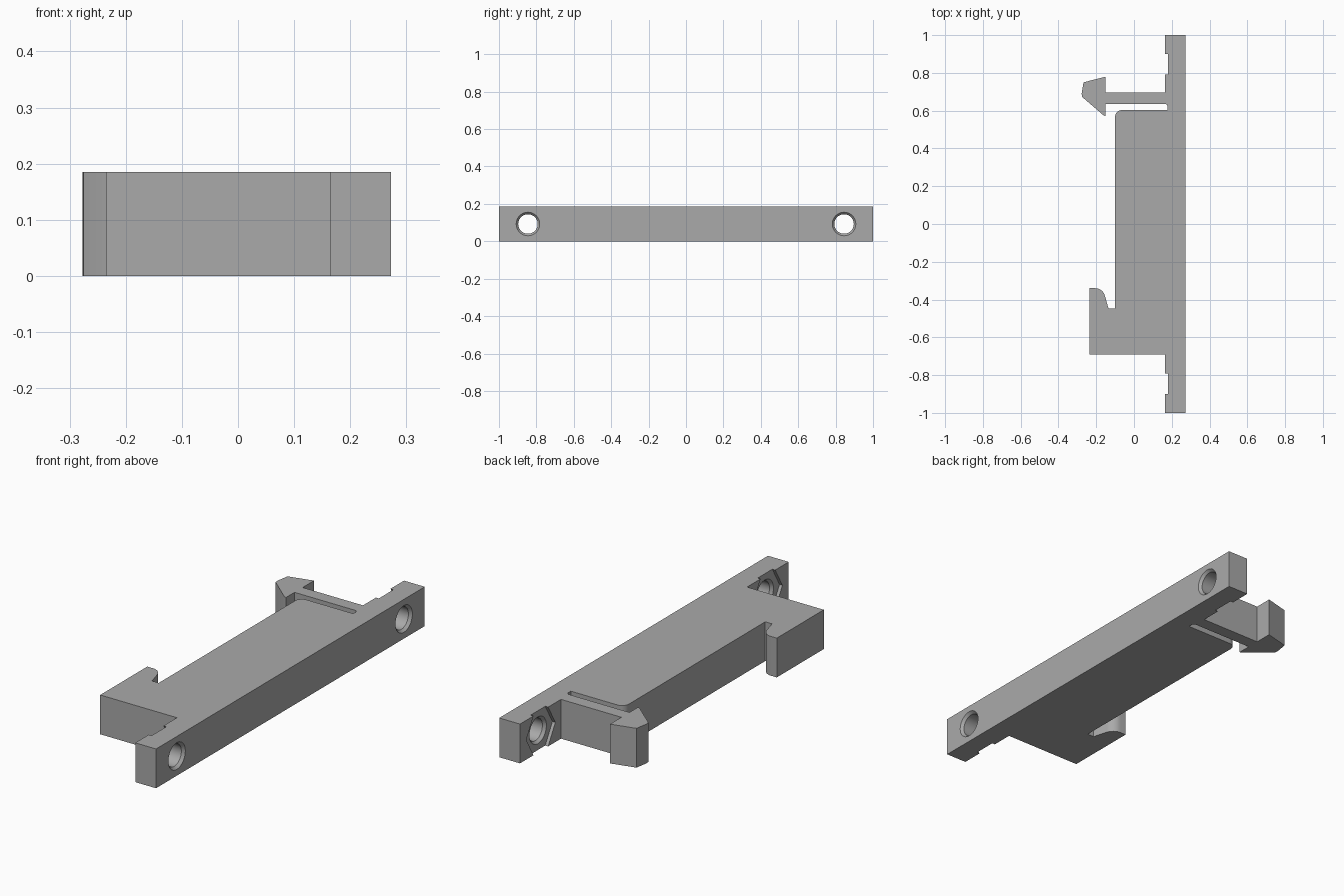
import bpy, bmesh, math

cube = bpy.data.objects.get("Cube")
if cube:
    bpy.data.objects.remove(cube, do_unlink=True)

HEIGHT = 0.185
HOLE_Y = 0.845
BACK, FACE, POCKET = 0.165, 0.273, 0.18   # plate back, plate face, nut pocket floor

grey = bpy.data.materials.new("grey plastic")
grey.use_nodes = True
colour = (0.4, 0.4, 0.4, 1)
grey.diffuse_color = colour
grey.node_tree.nodes["Principled BSDF"].inputs["Base Color"].default_value = colour


def make_object(name, bm):
    bmesh.ops.recalc_face_normals(bm, faces=bm.faces)
    mesh = bpy.data.meshes.new(name)
    bm.to_mesh(mesh)
    bm.free()
    mesh.materials.append(grey)
    obj = bpy.data.objects.new(name, mesh)
    bpy.context.collection.objects.link(obj)
    return obj


def arc(cx, cy, rx, ry, start, end, steps=8):
    angles = [math.radians(start + (end - start) * i / steps) for i in range(steps + 1)]
    return [(cx + rx * math.cos(a), cy + ry * math.sin(a)) for a in angles]


def lathe_x(name, rings, sides, y):
    """Closed solid from (x, radius) rings around a horizontal axis."""
    bm = bmesh.new()
    loops = []
    for x, r in rings:
        angles = [2 * math.pi * i / sides for i in range(sides)]
        loops.append([bm.verts.new((x, y + r * math.cos(a), HEIGHT / 2 + r * math.sin(a)))
                      for a in angles])
    for a, b in zip(loops, loops[1:]):
        for i in range(sides):
            j = (i + 1) % sides
            bm.faces.new((a[i], a[j], b[j], b[i]))
    bm.faces.new(loops[0])
    bm.faces.new(loops[-1])
    return make_object(name, bm)


# Outline: plate, body, fixed hook, flexible arm with barbed head
outline = [(FACE, -1), (FACE, 1), (BACK, 1), (BACK, 0.695)]
outline += [(-0.15, 0.695), (-0.15, 0.78), (-0.267, 0.75), (-0.277, 0.69),
            (-0.275, 0.673), (-0.16, 0.574), (-0.15, 0.571), (-0.15, 0.635)]
outline += arc(0.164, 0.621, 0.014, 0.014, 90, 0)          # slot end
outline += [(0.178, 0.603)]
outline += arc(-0.065, 0.568, 0.035, 0.035, 90, 180)       # body corner
outline += [(-0.10, -0.447), (-0.135, -0.447)]
outline += arc(-0.205, -0.395, 0.053, 0.055, 15, 90)       # hook tip
outline += [(-0.235, -0.34), (-0.235, -0.69), (BACK, -0.69), (BACK, -1)]

bm = bmesh.new()
base = bm.faces.new([bm.verts.new((x, y, 0)) for x, y in outline])
top = bmesh.ops.extrude_face_region(bm, geom=[base], use_keep_orig=True)["geom"]
bmesh.ops.translate(bm, vec=(0, 0, HEIGHT),
                    verts=[g for g in top if isinstance(g, bmesh.types.BMVert)])
bracket = make_object("clip_bracket", bm)

# Screw holes chamfered at both ends, with hexagonal nut pockets behind
bore = [(BACK - 0.02, 0.063), (POCKET, 0.063), (POCKET + 0.013, 0.052),
        (FACE - 0.013, 0.052), (FACE, 0.063), (FACE + 0.02, 0.063)]
pocket = [(BACK - 0.03, 0.108), (POCKET, 0.108)]
cutters = []
for y in (-HOLE_Y, HOLE_Y):
    cutters.append(lathe_x("nut_pocket_cutter", pocket, 6, y))
    cutters.append(lathe_x("screw_hole_cutter", bore, 40, y))

bpy.ops.object.select_all(action="DESELECT")
bpy.context.view_layer.objects.active = bracket
bracket.select_set(True)
for cutter in cutters:
    cutter.hide_render = True
    cut = bracket.modifiers.new("cut", "BOOLEAN")
    cut.operation = "DIFFERENCE"
    cut.solver = "EXACT"
    cut.object = cutter
    bpy.ops.object.modifier_apply(modifier=cut.name)
    bpy.data.objects.remove(cutter, do_unlink=True)

bpy.ops.object.shade_smooth_by_angle(angle=math.radians(25))
